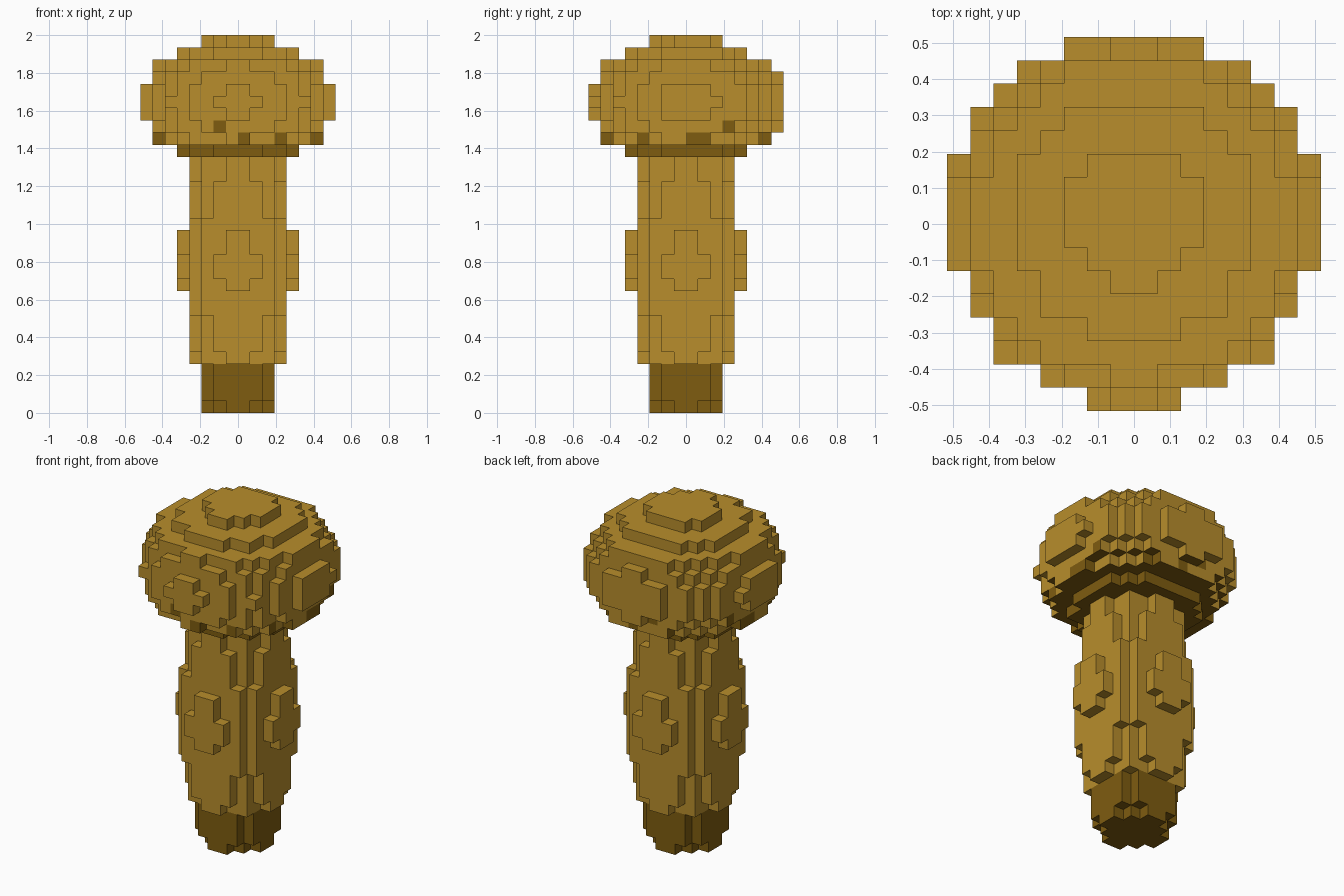
import bpy, bmesh, math
from mathutils import Vector

if "Cube" in bpy.data.objects:
    bpy.data.objects.remove(bpy.data.objects["Cube"], do_unlink=True)

V = 2 / 31  # block size: 31 layers make the full height


def make_material(name, rgb):
    mat = bpy.data.materials.new(name)
    mat.use_nodes = True
    mat.diffuse_color = (*rgb, 1)
    bsdf = next(n for n in mat.node_tree.nodes if n.type == 'BSDF_PRINCIPLED')
    bsdf.inputs["Base Color"].default_value = (*rgb, 1)
    bsdf.inputs["Roughness"].default_value = 0.9
    return mat


TAN = make_material("golden tan", (0.479, 0.270, 0.025))
BROWN = make_material("dark brown", (0.209, 0.107, 0.005))


def disc(layer, radius, centre_y=0.0):
    """Blocks of one layer whose centres lie inside a circle."""
    return {(i, j, layer) for i in range(-9, 9) for j in range(-9, 9)
            if math.hypot(i + 0.5, j + 0.5 - centre_y) <= radius}


def stack(radii, first_layer, centre_y=0.0):
    blocks = set()
    for n, radius in enumerate(radii):
        blocks |= disc(first_layer + n, radius, centre_y)
    return blocks


# Layer radii in blocks, from the bottom up
base = stack([2.7, 3.2, 3.2, 3.2], 0)
stem = stack([3.7, 4.1, 4.1, 4.1, 4.45, 4.45, 4.65, 4.85, 4.85, 4.6, 4.6,
              4.4, 4.1, 4.1, 4.1, 3.7, 3.7], 4)
cap = stack([5.2, 6.8, 7.4, 7.83, 7.97, 7.83, 7.4, 6.8, 5.2, 2.9], 21, 0.25)
everything = base | stem | cap

DIRECTIONS = [Vector(d) for d in ((1, 0, 0), (-1, 0, 0), (0, 1, 0),
                                  (0, -1, 0), (0, 0, 1), (0, 0, -1))]


def cap_colour(block, d):
    """Brown underside and rim, with a few brown patches on the lower sides."""
    i, j, k = block
    if k == 21 or (d.z < 0 and k <= 23):
        return 1
    if d.z == 0:
        along = i if d.y else j
        if k == 22 and (along in (-7, 6) or along in ((0, 3) if d.y else (0, 1, -4))):
            return 1
        if k == 23 and along == (-2 if d.y else 3):
            return 1
    return 0


def build(name, blocks, colour):
    """Mesh of the exposed block faces of one part."""
    bm = bmesh.new()
    corners = {}

    def vert(p):
        key = tuple(round(c) for c in p)
        if key not in corners:
            corners[key] = bm.verts.new(Vector(key) * V)
        return corners[key]

    for block in sorted(blocks):
        centre = Vector(block) + Vector((0.5, 0.5, 0.5))
        for d in DIRECTIONS:
            if tuple(int(b + c) for b, c in zip(block, d)) in everything:
                continue
            u = Vector((d.y, d.z, d.x))
            w = d.cross(u)
            quad = [vert(centre + (d + u * a + w * b) / 2)
                    for a, b in ((-1, -1), (1, -1), (1, 1), (-1, 1))]
            bm.faces.new(quad).material_index = colour(block, d)
    mesh = bpy.data.meshes.new(name)
    bm.normal_update()
    bm.to_mesh(mesh)
    bm.free()
    mesh.materials.append(TAN)
    mesh.materials.append(BROWN)
    obj = bpy.data.objects.new(name, mesh)
    bpy.context.collection.objects.link(obj)
    return obj


build("stem_base", base, lambda block, d: 1)
build("stem", stem, lambda block, d: 0)
build("cap", cap, cap_colour)
